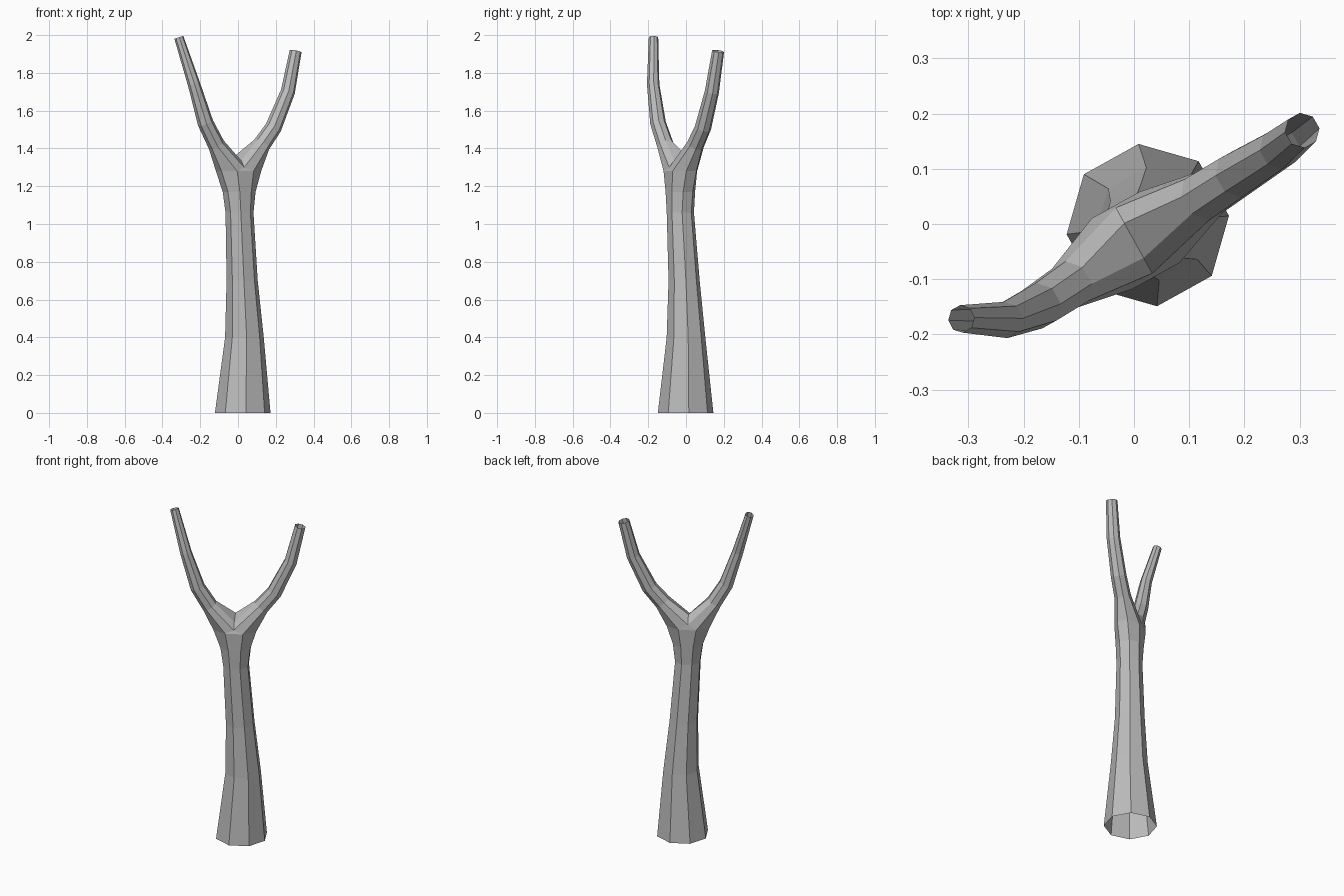
import bpy, bmesh
from math import sin, cos, radians
from mathutils import Vector

cube = bpy.data.objects.get("Cube")
if cube:
    bpy.data.objects.remove(cube, do_unlink=True)

bark = bpy.data.materials.new("grey_bark")
bark.use_nodes = True
colour = (0.5, 0.5, 0.5, 1)
bark.diffuse_color = colour
bark.node_tree.nodes["Principled BSDF"].inputs["Base Color"].default_value = colour

UP = Vector((0, 0, 1))
FORK = Vector((cos(radians(29)), sin(radians(29)), 0))   # direction the fork opens in
SIDE = UP.cross(FORK)
ANGLES = [radians(22.5 + 45 * i) for i in range(8)]

bm = bmesh.new()


def ring(centre, a_axis, b_axis):
    return [bm.verts.new(Vector(centre) + a_axis * cos(a) + b_axis * sin(a)) for a in ANGLES]


def loft(lower, upper):
    for i in range(8):
        j = (i + 1) % 8
        bm.faces.new((lower[i], lower[j], upper[j], upper[i]))


# Trunk: centre, half width along the fork, half width across it
trunk = [((0.025, -0.002, 0), 0.148, 0.148),
         ((0.034, 0, 0.4), 0.103, 0.103),
         ((0.022, -0.01, 0.7), 0.083, 0.083),
         ((0.008, -0.03, 1.06), 0.075, 0.072),
         ((0.006, -0.03, 1.17), 0.09, 0.076),
         ((0.003, -0.03, 1.28), 0.13, 0.08)]
rings = [ring(c, FORK * a, SIDE * b) for c, a, b in trunk]
for lower, upper in zip(rings, rings[1:]):
    loft(lower, upper)
top = rings[-1]

# Saddle between the branches, running from the back to the front
saddle = [bm.verts.new(Vector((0, -0.03, z)) + SIDE * s)
          for s, z in ((0.068, 1.31), (0.036, 1.36), (-0.036, 1.335), (-0.068, 1.3))]
bm.faces.new((top[1], top[2], saddle[0]))
bm.faces.new((top[5], top[6], saddle[3]))


# Branches: each starts from half the trunk ring plus the saddle
def branch(start, direction, path):
    points = [Vector(p) for p, r in path]
    previous = start
    for i, (p, r) in enumerate(path):
        before = points[i - 1] if i else Vector(trunk[-1][0]) + direction * 0.04
        after = points[min(i + 1, len(points) - 1)]
        tangent = (after - before).normalized()
        across = (SIDE - tangent * SIDE.dot(tangent)).normalized()
        outward = across.cross(tangent)
        if outward.dot(direction) < 0:
            outward.negate()
        current = ring(p, outward * r, across * r)
        loft(previous, current)
        previous = current


left_start = [top[0], top[1], *saddle, top[6], top[7]]
right_start = [top[3], top[2], *saddle, top[5], top[4]]
branch(left_start, FORK, [((0.125, 0.05, 1.42), 0.047),
                          ((0.187, 0.09, 1.51), 0.044),
                          ((0.264, 0.137, 1.7), 0.038),
                          ((0.305, 0.17, 1.915), 0.032)])
branch(right_start, -FORK, [((-0.115, -0.11, 1.42), 0.045),
                            ((-0.172, -0.148, 1.535), 0.042),
                            ((-0.233, -0.174, 1.74), 0.033),
                            ((-0.313, -0.172, 1.988), 0.025)])

bmesh.ops.recalc_face_normals(bm, faces=bm.faces)
mesh = bpy.data.meshes.new("forked_trunk")
bm.to_mesh(mesh)
bm.free()
mesh.materials.append(bark)
trunk_object = bpy.data.objects.new("forked_trunk", mesh)
bpy.context.collection.objects.link(trunk_object)
